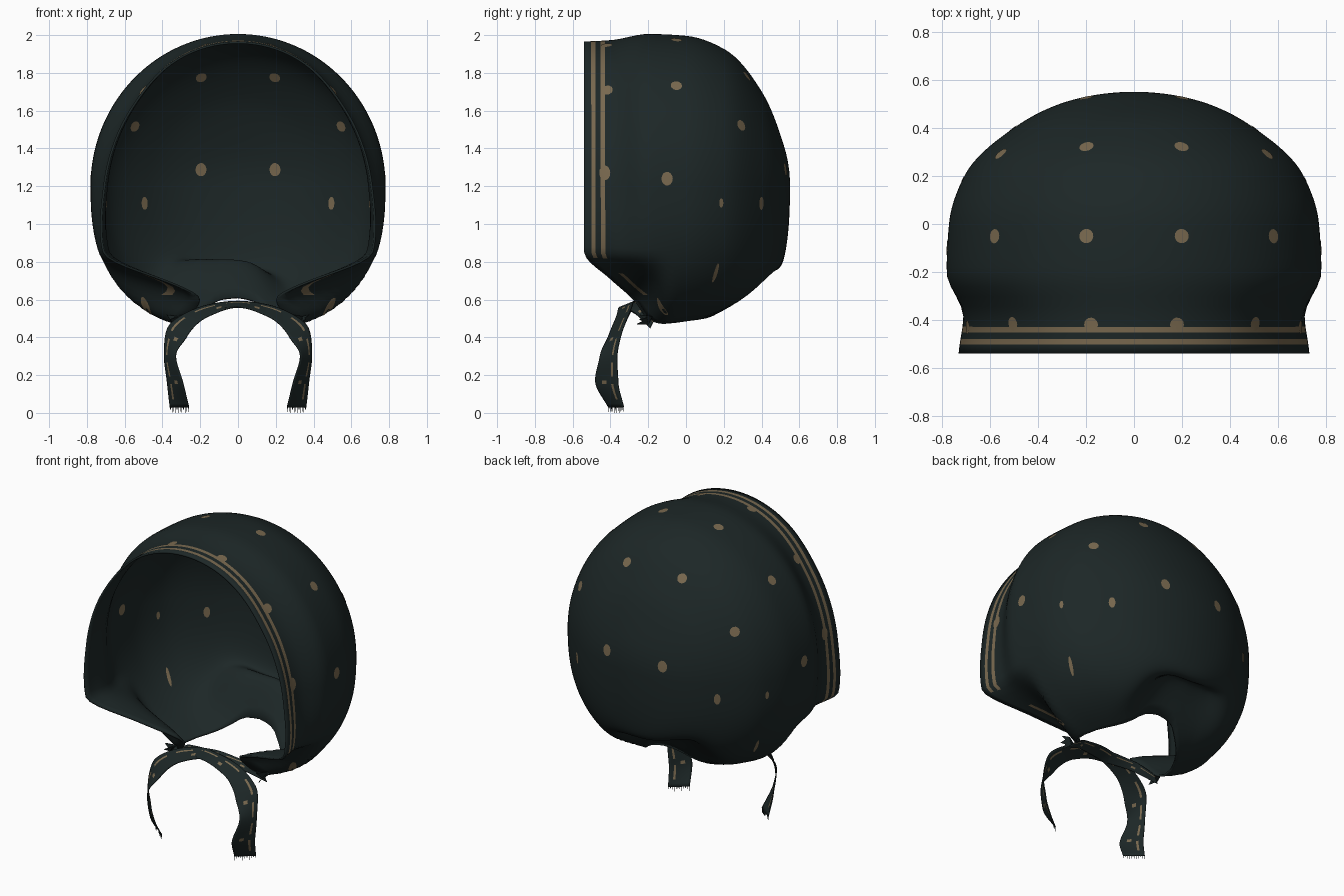
import bpy, bmesh, math
from mathutils import Vector
from mathutils.bvhtree import BVHTree

cube = bpy.data.objects.get("Cube")
if cube:
    bpy.data.objects.remove(cube, do_unlink=True)


def material(name, rgb):
    m = bpy.data.materials.new(name)
    m.use_nodes = True
    m.diffuse_color = (*rgb, 1)
    bsdf = m.node_tree.nodes["Principled BSDF"]
    bsdf.inputs["Base Color"].default_value = (*rgb, 1)
    bsdf.inputs["Roughness"].default_value = 0.9
    return m


CLOTH = material("dark green cloth", (0.012, 0.02, 0.02))
TAN = material("tan print", (0.19, 0.14, 0.078))


def make_object(name, bm, mats, smooth=True):
    mesh = bpy.data.meshes.new(name)
    bm.to_mesh(mesh)
    bm.free()
    for m in mats:
        mesh.materials.append(m)
    for p in mesh.polygons:
        p.use_smooth = smooth
    ob = bpy.data.objects.new(name, mesh)
    bpy.context.collection.objects.link(ob)
    return ob


def thicken(ob, amount, inner_material=0):
    mod = ob.modifiers.new("thickness", "SOLIDIFY")
    mod.thickness = amount
    mod.offset = 0
    mod.material_offset = inner_material


def curve(xs, ys, x):
    """Smooth interpolation that never overshoots its knots."""
    x = min(max(x, xs[0]), xs[-1])
    n = len(xs)
    sec = [(ys[i + 1] - ys[i]) / (xs[i + 1] - xs[i]) for i in range(n - 1)]

    def slope(i):
        if i == 0 or i == n - 1:
            return sec[0 if i == 0 else -1]
        a, b = sec[i - 1], sec[i]
        return 2 * a * b / (a + b) if a * b > 0 else 0

    i = max(k for k in range(n - 1) if xs[k] <= x)
    h = xs[i + 1] - xs[i]
    t = (x - xs[i]) / h
    return (ys[i] * (1 + 2 * t) * (1 - t) ** 2 + ys[i + 1] * t * t * (3 - 2 * t)
            + h * t * (1 - t) * (slope(i) * (1 - t) - slope(i + 1) * t))


def ramp(t):
    t = min(max(t, 0), 1)
    return t * t * (3 - 2 * t)


# Bonnet cross-sections, from the back pole to the front rim
BACK, MID = 0.545, 1.2
DEPTH = [0, 0.1, 0.21, 0.38, 0.587, 0.738, 0.863, 0.972, 1.042]
TOP = [1.2, 1.32, 1.45, 1.69, 1.92, 1.99, 2.0, 1.967, 1.96]
WIDTH = [0, 0.14, 0.29, 0.49, 0.70, 0.765, 0.775, 0.70, 0.715]
BOTTOM = [1.2, 0.95, 0.76, 0.63, 0.52, 0.46, 0.42, 0.44, 0.45]
# Where the cloth ends, by angle from the crown
ANGLE = [0, 112, 125, 137, 150, 157, 163, 170, 175, 180]
EDGE = [-0.54, -0.54, -0.40, -0.27, -0.2, -0.13, 0.04, 0.16, 0.21, 0.22]
# Front opening: wider at the jaw, narrower at the temples
HEIGHT = [0.86, 1.2, 1.5, 1.7, 1.96]
NARROW = [-0.06, 0.01, 0.05, 0.07, 0.03]


def shell_point(angle, y):
    q = math.sqrt(max(BACK - y, 0))
    s, c = math.sin(angle), math.cos(angle)
    x = curve(DEPTH, WIDTH, q) * s
    if c >= 0:
        z = MID + (curve(DEPTH, TOP, q) - MID) * c
    else:
        power = 1 - 0.2 * ramp(q / 0.4)
        x *= max(abs(s), 1e-6) ** (power - 1)
        z = MID - (MID - curve(DEPTH, BOTTOM, q)) * (-c) ** power
    x *= 1 - ramp((-y - 0.2) / 0.3) * curve(HEIGHT, NARROW, z)
    # cloth gathered towards the chin ties, and pushed in at the nape
    x *= 1 - 0.7 * ramp((0.85 - z) / 0.29) * ramp((-y - 0.08) / 0.22)
    reach = 0.15 if y < 0.36 else 0.1
    if c < 0:
        z += 0.2 * c * c * math.exp(-((x + 0.1) / 0.3) ** 4 - ((y - 0.36) / reach) ** 2)
    return Vector((x, y, z))


# Bonnet shell, with two printed bands following the front edge
SEGS, ROWS = 160, 44
BANDS = [0, 0.038, 0.06, 0.088, 0.112]
bm = bmesh.new()
pole = bm.verts.new((0, BACK, MID))
rays = []
for i in range(SEGS):
    a = 2 * math.pi * i / SEGS
    deg = math.degrees(a)
    end = curve(ANGLE, EDGE, min(deg, 360 - deg))
    ys = [end + d for d in BANDS]
    q0 = math.sqrt(BACK - ys[-1])
    ys += [BACK - (q0 * (1 - k / ROWS)) ** 2 for k in range(1, ROWS - 1)]
    rays.append([bm.verts.new(shell_point(a, y)) for y in ys])
for i in range(SEGS):
    r, s = rays[i], rays[(i + 1) % SEGS]
    deg = 360 * (i + 0.5) / SEGS
    deg = min(deg, 360 - deg)
    # full bands around the face, then one short streak below the jaw
    printed = (1, 3) if deg < 115 else (3,) if 122 < deg < 132 else ()
    for k in range(len(r) - 1):
        f = bm.faces.new((r[k], r[k + 1], s[k + 1], s[k]))
        f.material_index = int(k in printed)
    bm.faces.new((r[-1], pole, s[-1]))
bmesh.ops.recalc_face_normals(bm, faces=bm.faces)
bm.faces.ensure_lookup_table()
# keep the printed side outward
if bm.faces[-1].normal.y < 0:
    bmesh.ops.reverse_faces(bm, faces=bm.faces)
bm.normal_update()
tree = BVHTree.FromBMesh(bm)
bonnet = make_object("bonnet_shell", bm, [CLOTH, TAN])
thicken(bonnet, 0.012, -1)

# Printed dots draped on the cloth: position, half width, half height
R = 0.03
DOTS = [(0.2, 0.33, 1.79, R, R), (0.57, 0.31, 1.53, R, R), (0.2, 0.53, 1.29, R, 0.036),
        (0.49, 0.38, 1.11, 0.02, 0.035), (0.2, -0.05, 1.98, R, R), (0.59, -0.05, 1.74, R, R),
        (0.78, -0.1, 1.24, R, 0.036), (0.5, -0.15, 0.55, 0.022, 0.06),
        (0.18, -0.42, 1.95, R, R), (0.52, -0.42, 1.72, R, R), (0.69, -0.43, 1.27, R, 0.04),
        (0.74, 0.2, 1.11, 0.012, 0.025), (0.66, 0.18, 0.71, 0.011, 0.06)]


def drape(bm, p, face):
    hit, normal, _, _ = tree.find_nearest(p)
    return bm.verts.new(hit + normal * face * 0.0085)


bm = bmesh.new()
for x, y, z, wide, tall in DOTS:
    for side in (-1, 1):
        mid, n, _, _ = tree.find_nearest(Vector((side * x, y, z)))
        u = Vector((0, 0, 1)).cross(n).normalized()
        v = n.cross(u)
        # dots near the front edge show on the outside only
        for face in ((1,) if y < -0.3 else (-1, 1)):
            hub = drape(bm, mid, face)
            ring = []
            for k in range(14):
                t = 2 * math.pi * k / 14
                ring.append(drape(bm, mid + u * wide * math.cos(t) + v * tall * math.sin(t), face))
            for k in range(14):
                tri = (hub, ring[k], ring[(k + 1) % 14])
                bm.faces.new(tri if face > 0 else tri[::-1])
make_object("printed_dots", bm, [TAN])

# Chin ties: crossing ribbons, each with a centre path and a half-width direction
STEP = [0, 1, 2, 3, 4, 5, 6, 7]
PATH = [[-0.32, -0.17, 0, 0.18, 0.32, 0.36, 0.335, 0.31],
        [-0.18, -0.25, -0.29, -0.32, -0.37, -0.41, -0.42, -0.37],
        [0.47, 0.55, 0.575, 0.535, 0.43, 0.3, 0.17, 0.03]]
ACROSS = [[0.02, 0, 0, 0.02, 0.05, 0.03, 0.04, 0.05],
          [0.01, 0.025, 0.04, 0.04, 0.04, 0.045, 0.06, 0.04],
          [0.02, 0.018, 0.016, 0.025, 0.025, 0, 0, 0]]
COLS, LENGTH = 10, 48


def ribbon_point(t, c, side, lift):
    mid = Vector([curve(STEP, row, t) for row in PATH])
    wide = Vector([curve(STEP, row, t) for row in ACROSS])
    p = mid + wide * c
    p.y -= lift * math.exp(-(t - 2) ** 2)
    p.x *= side
    return p


for name, side, lift in (("left_tie", 1, 0.02), ("right_tie", -1, 0)):
    bm = bmesh.new()
    grid = [[bm.verts.new(ribbon_point(7 * j / LENGTH, 2 * c / COLS - 1, side, lift))
             for c in range(COLS + 1)] for j in range(LENGTH + 1)]
    for j in range(LENGTH):
        for c in range(COLS):
            f = bm.faces.new((grid[j][c], grid[j][c + 1], grid[j + 1][c + 1], grid[j + 1][c]))
            # broken printed line near one edge, with a few specks
            f.material_index = int((c == 7 and j % 6 < 4) or (c in (3, 4) and j % 12 == 5))
    tie = make_object(name, bm, [CLOTH, TAN])
    thicken(tie, 0.006)

    # frayed end threads
    bm = bmesh.new()
    for k in range(12):
        c = -0.95 + 1.9 * k / 11
        a = ribbon_point(7, c - 0.03, side, 0)
        b = ribbon_point(7, c + 0.03, side, 0)
        tip = (a + b) / 2
        tip.z = 0.008 * (k % 2)
        bm.faces.new([bm.verts.new(p) for p in (a, b, tip)])
    fringe = make_object(name + "_fringe", bm, [CLOTH], smooth=False)
    thicken(fringe, 0.002)

# Small gathered tufts where the ties meet the bonnet corners
for name, side in (("left_gather", 1), ("right_gather", -1)):
    bm = bmesh.new()
    knot = Vector((side * 0.33, -0.19, 0.49))
    for k in range(5):
        t = math.pi * (0.1 + 0.2 * k)
        tip = knot + Vector((side * 0.05 * math.cos(t), -0.07 * math.sin(t), 0.03 - 0.025 * (k % 3)))
        spread = Vector((0.015, 0.01, 0.02))
        bm.faces.new([bm.verts.new(p) for p in (knot - spread, tip, knot + spread)])
    tuft = make_object(name, bm, [CLOTH], smooth=False)
    thicken(tuft, 0.004)
